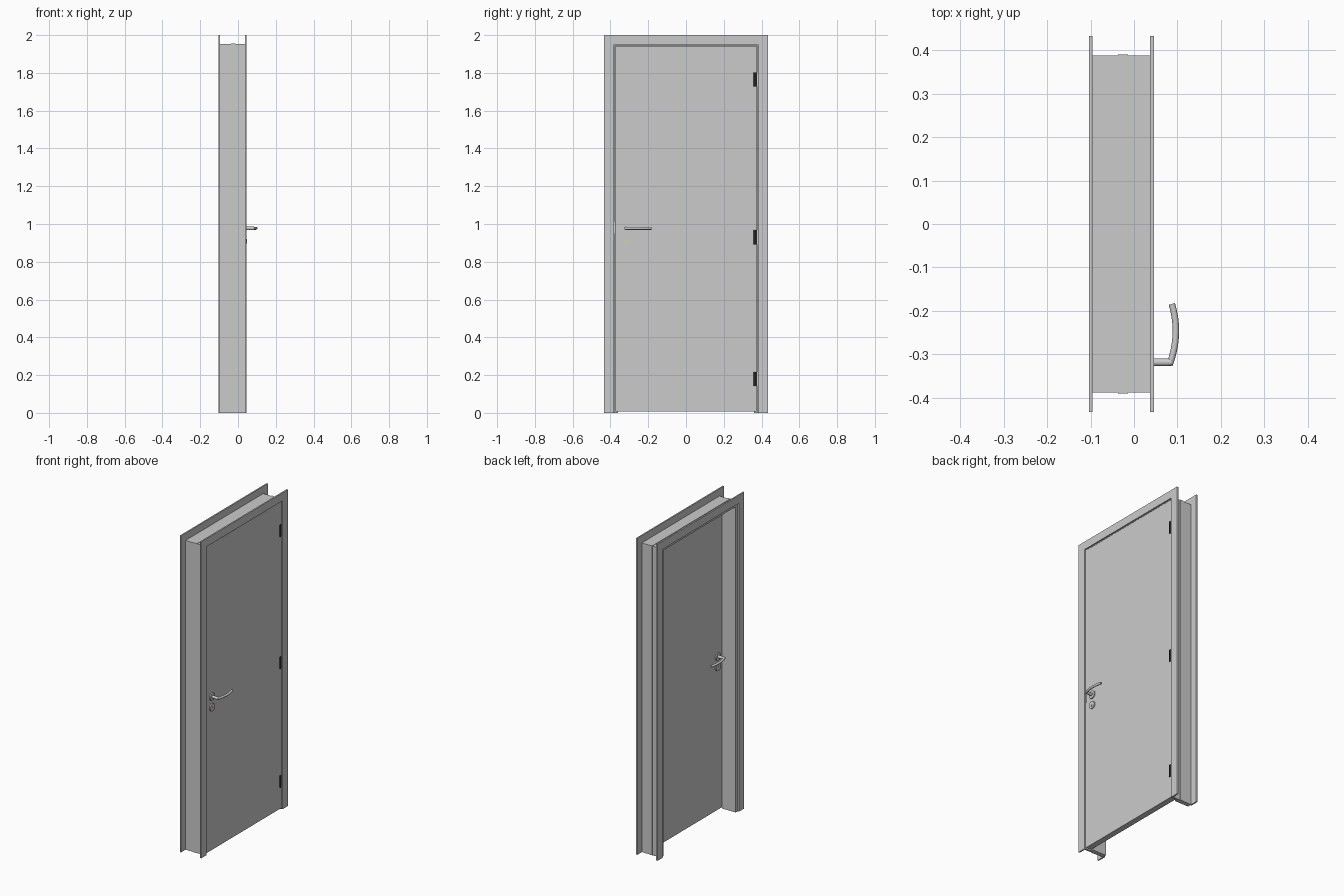
import bpy, bmesh, math
from mathutils import Matrix, Vector

if "Cube" in bpy.data.objects:
    bpy.data.objects.remove(bpy.data.objects["Cube"])

DOOR_BACK, DOOR_FRONT = 0.002, 0.039
MID = (DOOR_BACK + DOOR_FRONT) / 2
HANDLE_Y, HANDLE_Z, LOCK_Z = -0.318, 0.977, 0.91


def material(name, rgb):
    m = bpy.data.materials.new(name)
    m.diffuse_color = (*rgb, 1)
    m.use_nodes = True
    m.node_tree.nodes["Principled BSDF"].inputs["Base Color"].default_value = m.diffuse_color
    return m


DARK = material("dark_metal", (0.03, 0.03, 0.03))
BRASS = material("brass", (0.8, 0.65, 0.2))


def finish(name, bm, mat=None, smooth=False):
    bmesh.ops.recalc_face_normals(bm, faces=bm.faces)
    me = bpy.data.meshes.new(name)
    bm.to_mesh(me)
    bm.free()
    ob = bpy.data.objects.new(name, me)
    bpy.context.collection.objects.link(ob)
    if mat:
        me.materials.append(mat)
    if smooth:
        shade(ob)
    return ob


def shade(ob):
    bpy.ops.object.select_all(action='DESELECT')
    ob.select_set(True)
    bpy.context.view_layer.objects.active = ob
    bpy.ops.object.shade_smooth_by_angle(angle=math.radians(35))


def surround(name, x0, x1, yi, zi, yo, zo, mat=None):
    """Three-sided door surround: mitred U shape in the YZ plane, x0 to x1 deep."""
    outer = [(-yo, 0), (-yo, zo), (yo, zo), (yo, 0)]
    inner = [(-yi, 0), (-yi, zi), (yi, zi), (yi, 0)]
    bm = bmesh.new()
    o = [bm.verts.new((x0, y, z)) for y, z in outer]
    i = [bm.verts.new((x0, y, z)) for y, z in inner]
    faces = [bm.faces.new((o[k], o[k + 1], i[k + 1], i[k])) for k in range(3)]
    new = bmesh.ops.extrude_face_region(bm, geom=faces, use_keep_orig=True)["geom"]
    bmesh.ops.translate(bm, vec=(x1 - x0, 0, 0),
                        verts=[v for v in new if isinstance(v, bmesh.types.BMVert)])
    return finish(name, bm, mat)


def box(name, lo, hi, mat=None):
    lo, hi = Vector(lo), Vector(hi)
    bm = bmesh.new()
    bmesh.ops.create_cube(bm, size=1, matrix=Matrix.Translation((lo + hi) / 2)
                          @ Matrix.Diagonal((*(hi - lo), 1)))
    return finish(name, bm, mat)


def cylinder(name, centre, r, depth, axis='X', mat=None, seg=32):
    rot = Matrix.Rotation(math.pi / 2, 4, 'Y') if axis == 'X' else Matrix()
    bm = bmesh.new()
    bmesh.ops.create_cone(bm, cap_ends=True, segments=seg, radius1=r, radius2=r,
                          depth=depth, matrix=Matrix.Translation(centre) @ rot)
    return finish(name, bm, mat, smooth=True)


# Casings on both wall faces
surround("casing_front", 0.037, 0.046, 0.38, 1.949, 0.433, 2.0)
surround("casing_back", -0.104, -0.095, 0.38, 1.949, 0.433, 2.0)

# Jamb in three sections, with a rebate for the door leaf
surround("jamb_back", -0.095, -0.037, 0.36, 1.932, 0.388, 1.954)
surround("jamb_middle", -0.037, -0.014, 0.36, 1.932, 0.390, 1.956)
surround("jamb_stop", -0.014, 0.001, 0.36, 1.932, 0.388, 1.954)
surround("jamb_rebate", 0.001, 0.037, 0.375, 1.946, 0.388, 1.954)

# Door leaf
box("door_leaf", (DOOR_BACK, -0.372, 0.007), (DOOR_FRONT, 0.372, 1.943))

# Strike plate in the gap on the lock side
box("strike_plate", (0.012, -0.376, 0.95), (0.0385, -0.3715, 1.01), DARK)

# Hinges
for n, z in enumerate((0.18, 0.93, 1.765)):
    cylinder(f"hinge_knuckle_{n}", (0.039, 0.365, z), 0.0065, 0.075, 'Z', DARK, 16)
    box(f"hinge_leaf_{n}", (0.01, 0.3715, z - 0.0375), (0.0395, 0.3755, z + 0.0375), DARK)

# Lever handles and lock fittings on both door faces
for side, s in (("front", 1), ("back", -1)):
    def px(x):
        return MID + s * (x - MID)

    cylinder(f"handle_rose_{side}", (px(0.042), HANDLE_Y, HANDLE_Z), 0.024, 0.008)
    cylinder(f"lock_rose_{side}", (px(0.042), HANDLE_Y, LOCK_Z), 0.024, 0.008)
    cylinder(f"lock_core_{side}", (px(0.0435), HANDLE_Y, LOCK_Z + 0.004), 0.006, 0.007,
             mat=BRASS, seg=20)
    box(f"lock_core_tail_{side}",
        (min(px(0.04), px(0.047)), HANDLE_Y - 0.003, LOCK_Z - 0.012),
        (max(px(0.04), px(0.047)), HANDLE_Y + 0.003, LOCK_Z + 0.003), BRASS)
    cylinder(f"handle_stem_{side}", (px(0.063), HANDLE_Y, HANDLE_Z), 0.009, 0.046, seg=24)

    # Bowed lever swept along a shallow arc
    cu = bpy.data.curves.new(f"lever_path_{side}", 'CURVE')
    cu.dimensions = '3D'
    cu.bevel_depth = 0.0075
    cu.bevel_resolution = 4
    cu.use_fill_caps = True
    sp = cu.splines.new('POLY')
    count = 17
    sp.points.add(count - 1)
    for k in range(count):
        y = -0.324 + k / (count - 1) * 0.140
        x = 0.0963 - 2.4 * (y + 0.246) ** 2
        sp.points[k].co = (px(x), y, HANDLE_Z, 1)
    tmp = bpy.data.objects.new("lever_tmp", cu)
    bpy.context.collection.objects.link(tmp)
    dg = bpy.context.evaluated_depsgraph_get()
    me = bpy.data.meshes.new_from_object(tmp.evaluated_get(dg))
    bpy.data.objects.remove(tmp)
    lever = bpy.data.objects.new(f"handle_lever_{side}", me)
    bpy.context.collection.objects.link(lever)
    shade(lever)
